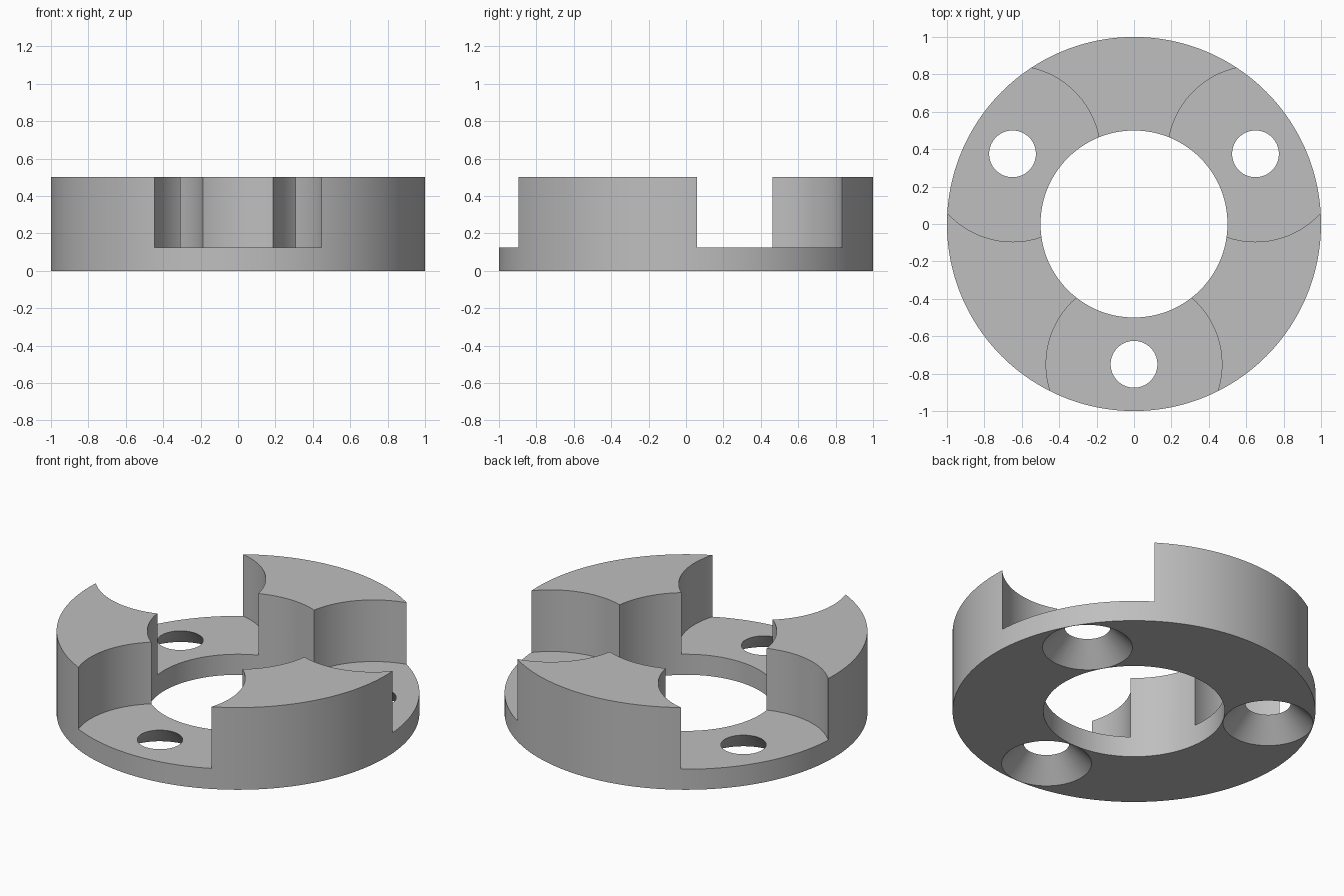
import bpy
from math import radians, cos, sin

cube = bpy.data.objects.get("Cube")
if cube:
    bpy.data.objects.remove(cube, do_unlink=True)

OUTER, BORE, HEIGHT, FLOOR = 1.0, 0.5, 0.5, 0.125
BOLT_CIRCLE, POCKET = 0.75, 0.47
HOLE_TOP, HOLE_BOTTOM = 0.125, 0.248

grey = bpy.data.materials.new("plain grey")
grey.use_nodes = True
colour = (0.52, 0.52, 0.52, 1)
grey.diffuse_color = colour
grey.node_tree.nodes["Principled BSDF"].inputs["Base Color"].default_value = colour


def cone(name, x, y, z0, z1, r0, r1, sides=128):
    """Upright cone or cylinder between two heights."""
    bpy.ops.mesh.primitive_cone_add(vertices=sides, radius1=r0, radius2=r1, depth=z1 - z0,
                                    location=(x, y, (z0 + z1) / 2))
    obj = bpy.context.object
    obj.name = name
    obj.data.materials.append(grey)
    return obj


def cut(body, cutter):
    """Subtract the cutter from the body, then discard it."""
    cutter.hide_render = True
    mod = body.modifiers.new(cutter.name, "BOOLEAN")
    mod.operation = "DIFFERENCE"
    mod.solver = "EXACT"
    mod.object = cutter
    bpy.context.view_layer.objects.active = body
    bpy.ops.object.modifier_apply(modifier=mod.name)
    bpy.data.objects.remove(cutter, do_unlink=True)


# Thick ring with a central bore
ring = cone("flange_ring", 0, 0, 0, HEIGHT, OUTER, OUTER, 192)
cut(ring, cone("bore_cutter", 0, 0, -0.1, HEIGHT + 0.1, BORE, BORE))

# Three round pockets, each with a hole flaring out towards the underside
slope = (HOLE_BOTTOM - HOLE_TOP) / FLOOR
over = 0.05
for angle in (-90, 30, 150):
    x = BOLT_CIRCLE * cos(radians(angle))
    y = BOLT_CIRCLE * sin(radians(angle))
    cut(ring, cone("pocket_cutter", x, y, FLOOR, HEIGHT + 0.1, POCKET, POCKET))
    cut(ring, cone("countersink_cutter", x, y, -over, FLOOR + over,
                   HOLE_BOTTOM + slope * over, HOLE_TOP - slope * over, 64))

# Smooth round walls, crisp edges
bpy.ops.object.select_all(action="DESELECT")
ring.select_set(True)
bpy.context.view_layer.objects.active = ring
bpy.ops.object.shade_smooth_by_angle(angle=radians(30))
